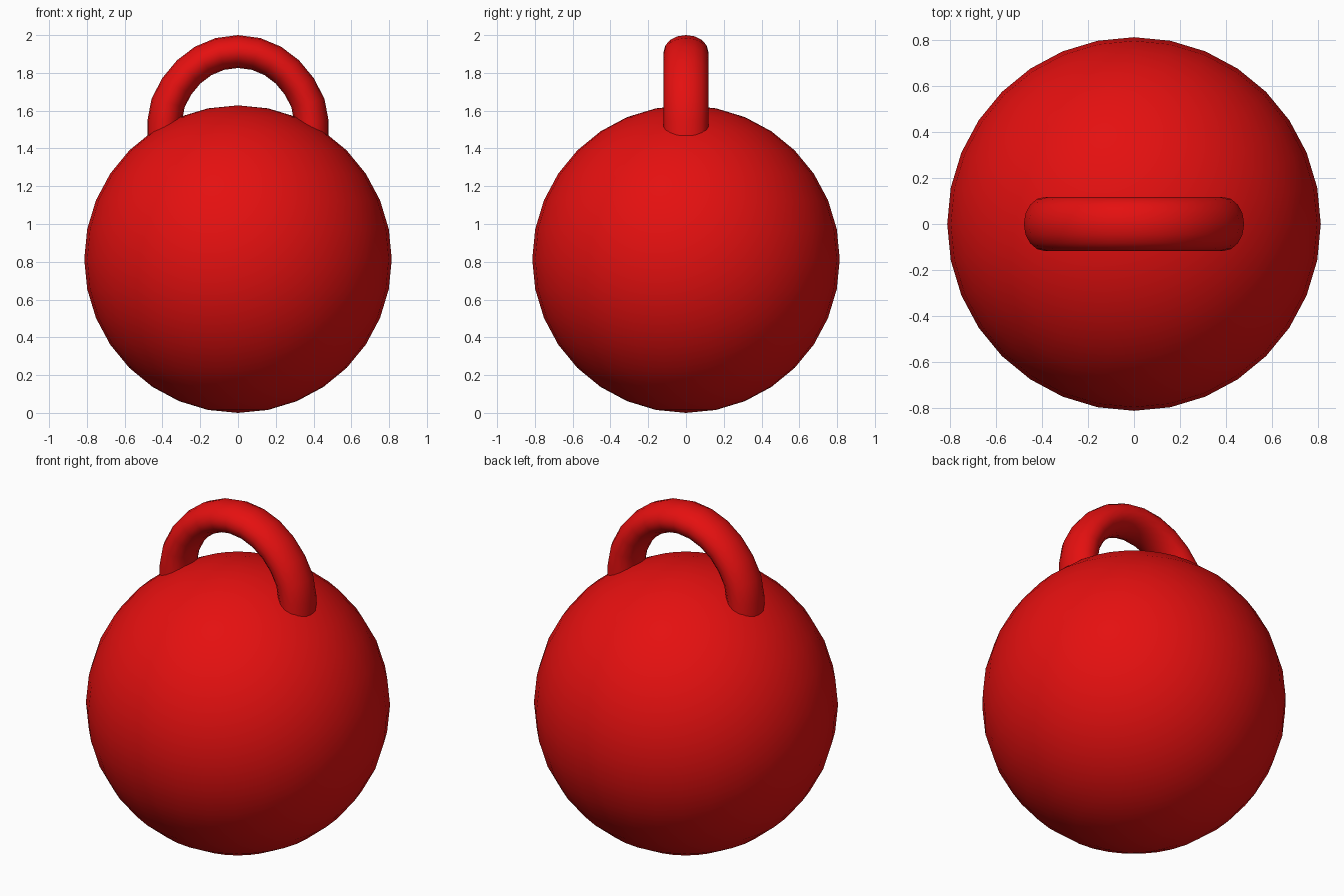
import bpy, bmesh, math

cube = bpy.data.objects.get("Cube")
if cube:
    bpy.data.objects.remove(cube, do_unlink=True)

red = bpy.data.materials.new("red paint")
red.use_nodes = True
red.diffuse_color = (0.78, 0.005, 0.005, 1)
red.node_tree.nodes["Principled BSDF"].inputs["Base Color"].default_value = red.diffuse_color


def finish(name, bm):
    bmesh.ops.recalc_face_normals(bm, faces=bm.faces)
    for face in bm.faces:
        face.smooth = True
    mesh = bpy.data.meshes.new(name)
    bm.to_mesh(mesh)
    bm.free()
    mesh.materials.append(red)
    obj = bpy.data.objects.new(name, mesh)
    bpy.context.collection.objects.link(obj)
    return obj


# Round body
RADIUS = 0.814
bm = bmesh.new()
bmesh.ops.create_uvsphere(bm, u_segments=32, v_segments=16, radius=RADIUS)
body = finish("round_body", bm)
body.location.z = RADIUS

# Arched handle: an oval section swept over a half circle, with legs sunk in the body
ARCH, THICK, WIDE = 0.368, 0.087, 0.118
BASE_Z, FOOT_Z = 1.545, 1.35
STEPS, SIDES = 12, 16


def section(bm, angle, drop=0.0):
    ring = []
    for i in range(SIDES):
        turn = math.tau * i / SIDES
        radius = ARCH + THICK * math.cos(turn)
        side = math.sin(angle)
        spread = 1 + 0.055 * side ** 8  # legs stand slightly wider than the arch
        ring.append(bm.verts.new((radius * side * spread,
                                  WIDE * math.sin(turn),
                                  BASE_Z + radius * math.cos(angle) - drop)))
    return ring


bm = bmesh.new()
drop = BASE_Z - FOOT_Z
angles = [math.pi * (k / STEPS - 0.5) for k in range(STEPS + 1)]
rings = [section(bm, angles[0], drop)]
rings += [section(bm, a) for a in angles]
rings.append(section(bm, angles[-1], drop))
for a, b in zip(rings, rings[1:]):
    for i in range(SIDES):
        j = (i + 1) % SIDES
        bm.faces.new((a[i], a[j], b[j], b[i]))
finish("arched_handle", bm)
